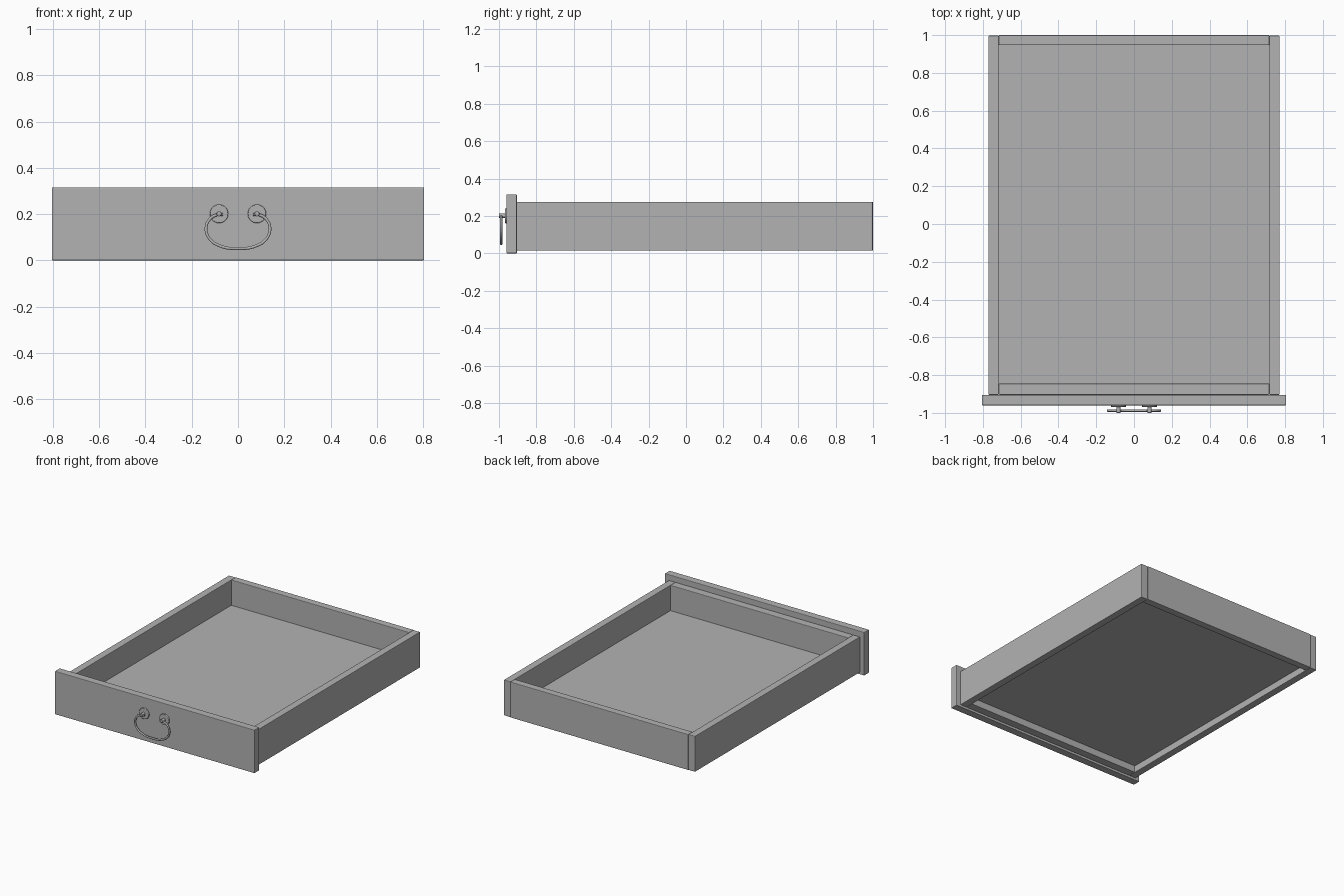
import bpy, bmesh
from mathutils import Vector

cube = bpy.data.objects.get("Cube")
if cube:
    bpy.data.objects.remove(cube, do_unlink=True)

grey = bpy.data.materials.new("plain_grey")
grey.use_nodes = True
COLOUR = (0.45, 0.45, 0.45, 1)
grey.diffuse_color = COLOUR
grey.node_tree.nodes["Principled BSDF"].inputs["Base Color"].default_value = COLOUR


def board(name, x, y, z, bevel=0.004):
    """Box spanning the given (min, max) ranges with softened edges."""
    bm = bmesh.new()
    bmesh.ops.create_cube(bm, size=1)
    for v in bm.verts:
        v.co = [r[0] if c < 0 else r[1] for c, r in zip(v.co, (x, y, z))]
    if bevel:
        bmesh.ops.bevel(bm, geom=bm.edges[:], offset=bevel, segments=2,
                        profile=0.5, affect='EDGES')
    mesh = bpy.data.meshes.new(name)
    bm.to_mesh(mesh)
    bm.free()
    mesh.materials.append(grey)
    ob = bpy.data.objects.new(name, mesh)
    bpy.context.collection.objects.link(ob)
    return ob


def smooth(ob):
    bpy.ops.object.select_all(action='DESELECT')
    ob.select_set(True)
    bpy.context.view_layer.objects.active = ob
    bpy.ops.object.shade_smooth_by_angle()


def disc(name, x, z, radius, y0, y1, bevel=0.0):
    """Cylinder lying along y between y0 and y1."""
    bpy.ops.mesh.primitive_cylinder_add(
        vertices=32, radius=radius, depth=abs(y1 - y0),
        location=(x, (y0 + y1) / 2, z), rotation=(1.5708, 0, 0))
    ob = bpy.context.object
    ob.name = name
    ob.data.materials.append(grey)
    if bevel:
        m = ob.modifiers.new("soft_rim", 'BEVEL')
        m.width, m.segments = bevel, 2
    smooth(ob)


# Drawer box
WALL = (0.015, 0.275)
board("front_panel", (-0.805, 0.805), (-0.96, -0.904), (0, 0.315))
for side, s in (("left", 1), ("right", -1)):
    board(side + "_side", sorted((0.717 * s, 0.771 * s)), (-0.904, 0.997), WALL)
board("back_wall", (-0.717, 0.717), (0.947, 1.0), WALL)
board("inner_front_wall", (-0.717, 0.717), (-0.904, -0.845), WALL)
board("bottom_panel", (-0.72, 0.72), (-0.85, 0.95), (0.065, 0.09), 0)

# Handle plates and posts
for side, s in (("left", 1), ("right", -1)):
    x = 0.082 * s
    disc(side + "_handle_plate", x, 0.201, 0.04, -0.969, -0.958, 0.003)
    disc(side + "_handle_post", x, 0.201, 0.011, -1.0, -0.965, 0.002)

# Curved handle pull
half = [(0.064, 0.198), (0.09, 0.197), (0.122, 0.178), (0.138, 0.138),
        (0.122, 0.092), (0.072, 0.06), (0, 0.051)]
path = half + [(-x, z) for x, z in reversed(half[:-1])]
curve = bpy.data.curves.new("handle_pull", 'CURVE')
curve.dimensions = '3D'
curve.bevel_depth = 0.0065
curve.bevel_resolution = 3
curve.use_fill_caps = True
spline = curve.splines.new('BEZIER')
spline.bezier_points.add(len(path) - 1)
for p, (x, z) in zip(spline.bezier_points, path):
    p.co = Vector((x, -0.988, z))
    p.handle_left_type = p.handle_right_type = 'AUTO'
curve.materials.append(grey)
pull = bpy.data.objects.new("handle_pull", curve)
bpy.context.collection.objects.link(pull)
